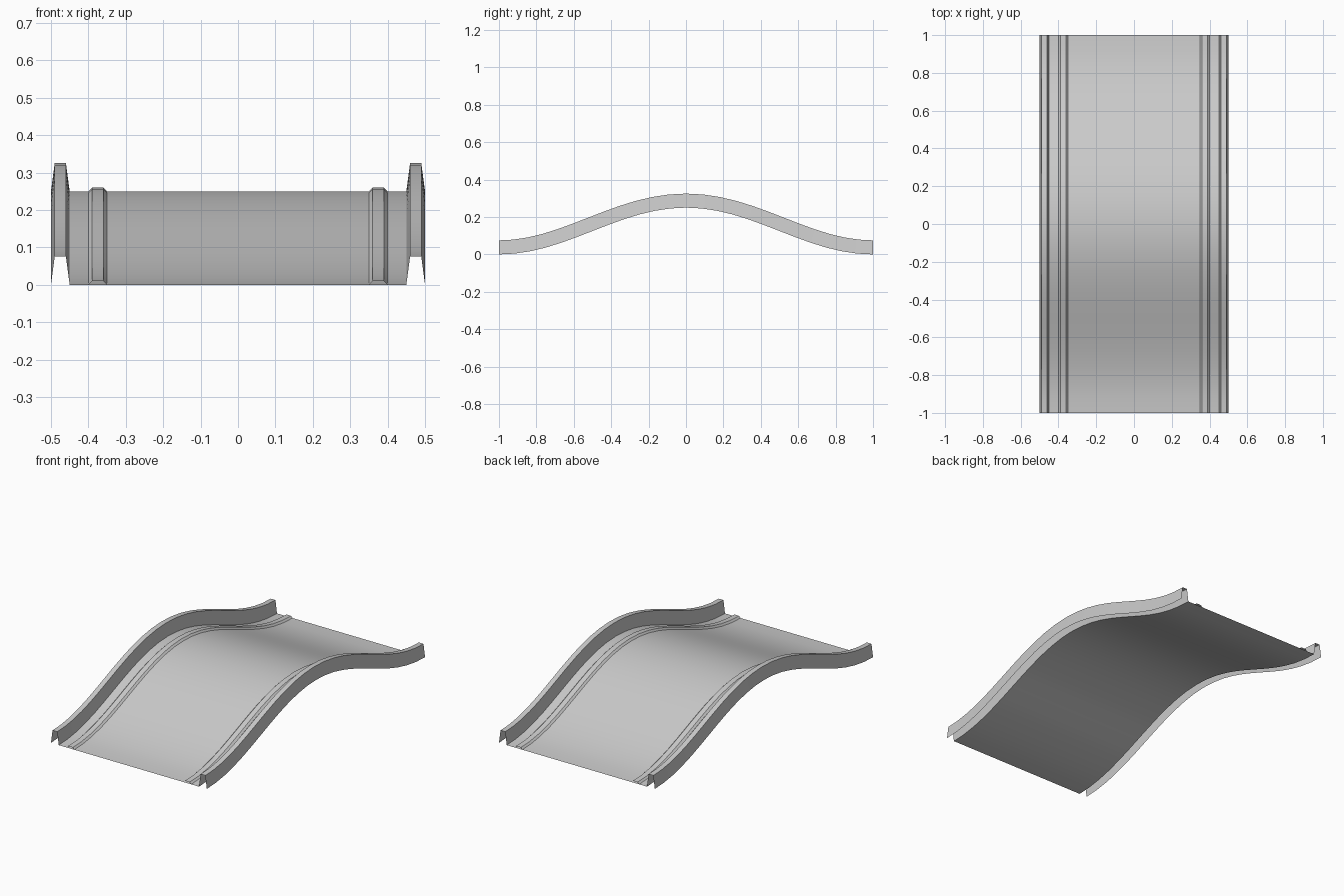
import bpy, bmesh, math

if "Cube" in bpy.data.objects:
    bpy.data.objects.remove(bpy.data.objects["Cube"])

HUMP = 0.25   # rise of the hump
SEGS = 24     # rings along the length


def path(y):
    """Height and unit normal (y, z) of the hump at position y."""
    z = HUMP * (1 + math.cos(math.pi * y)) / 2
    slope = -HUMP * math.pi * math.sin(math.pi * y) / 2
    length = math.hypot(1, slope)
    return z, -slope / length, 1 / length


def sweep(name, profile):
    """Sweep an open (x, height) profile, left to right, over the hump."""
    bm = bmesh.new()
    rings = []
    for i in range(SEGS + 1):
        y = -1 + 2 * i / SEGS
        z, ny, nz = path(y)
        rings.append([bm.verts.new((x, y + ny * h, z + nz * h)) for x, h in profile])
    for a, b in zip(rings, rings[1:]):
        for j in range(len(profile) - 1):
            bm.faces.new((a[j], a[j + 1], b[j + 1], b[j]))
    mesh = bpy.data.meshes.new(name)
    bm.to_mesh(mesh)
    bm.free()
    obj = bpy.data.objects.new(name, mesh)
    bpy.context.collection.objects.link(obj)
    bpy.context.view_layer.objects.active = obj
    obj.select_set(True)
    bpy.ops.object.shade_smooth_by_angle(angle=math.radians(30))
    obj.select_set(False)
    return obj


# Road surface
sweep("road_surface", [(-0.45, 0), (0.45, 0)])

# Hollow side rails and low raised strips, on both sides
rail = [(-0.5, 0), (-0.49, 0.075), (-0.46, 0.075), (-0.45, 0)]
strip = [(-0.40, 0), (-0.39, 0.01), (-0.36, 0.01), (-0.35, 0)]
for part, profile in (("side_rail", rail), ("raised_strip", strip)):
    sweep(part + "_left", profile)
    sweep(part + "_right", [(-x, h) for x, h in reversed(profile)])
